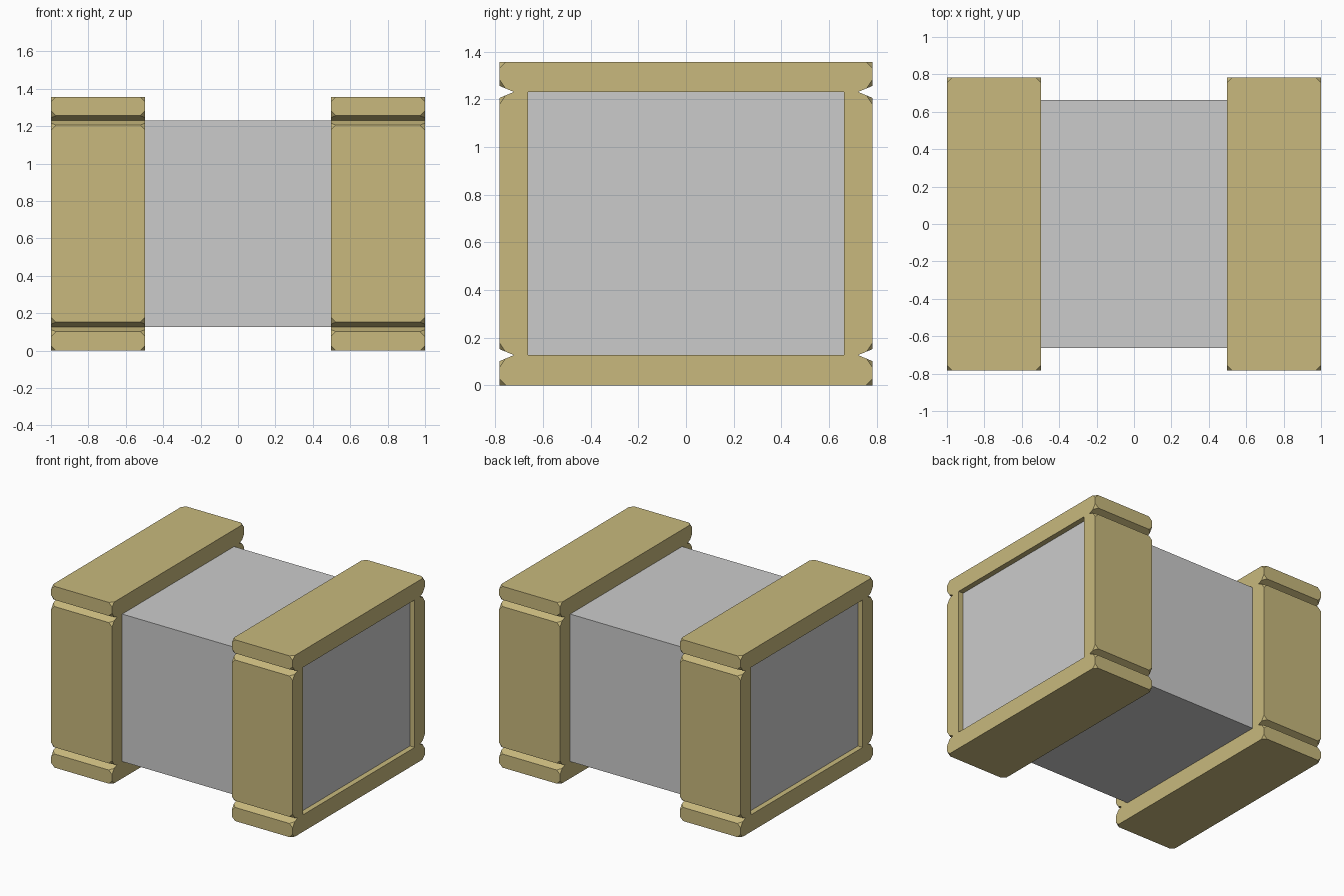
import bpy, bmesh

if "Cube" in bpy.data.objects:
    bpy.data.objects.remove(bpy.data.objects["Cube"])

HALF_Y, TOP = 0.782, 1.357           # outer size of each end frame
IN_Y, IN_LOW, IN_HIGH = 0.662, 0.127, 1.231   # size of the core block
X_IN, X_OUT = 0.496, 1.0


def finish(bm, name, material=None):
    bmesh.ops.recalc_face_normals(bm, faces=bm.faces)
    mesh = bpy.data.meshes.new(name)
    bm.to_mesh(mesh)
    bm.free()
    obj = bpy.data.objects.new(name, mesh)
    bpy.context.collection.objects.link(obj)
    if material:
        mesh.materials.append(material)
    return obj


def prism(points, x0, x1):
    """Extrude a closed (y, z) profile along x."""
    bm = bmesh.new()
    face = bm.faces.new([bm.verts.new((x0, y, z)) for y, z in points])
    ext = bmesh.ops.extrude_face_region(bm, geom=[face])["geom"]
    verts = [g for g in ext if isinstance(g, bmesh.types.BMVert)]
    bmesh.ops.translate(bm, verts=verts, vec=(x1 - x0, 0, 0))
    return bm


tan = bpy.data.materials.new("tan")
tan.diffuse_color = (0.58, 0.485, 0.205, 1)
tan.use_nodes = True
tan.node_tree.nodes["Principled BSDF"].inputs["Base Color"].default_value = tan.diffuse_color

window = [(-IN_Y, IN_LOW), (IN_Y, IN_LOW), (IN_Y, IN_HIGH), (-IN_Y, IN_HIGH)]

# Core block, slightly recessed in the end frames
finish(prism(window, -0.96, 0.96), "core_block")

# Frame outline: rectangle with V grooves where the boards meet
side = [(HALF_Y, 0)]
for z in (IN_LOW, IN_HIGH):
    side += [(HALF_Y, z - 0.025), (HALF_Y - 0.06, z), (HALF_Y, z + 0.025)]
side.append((HALF_Y, TOP))
outline = side + [(-y, z) for y, z in reversed(side)]
bm = prism(outline, X_IN, X_OUT)

# Clip the outer corner points of every board
tips = [v for v in bm.verts if abs(v.co.y) > HALF_Y - 0.001]
bmesh.ops.bevel(bm, geom=tips, offset=0.027, offset_type='OFFSET',
                segments=1, affect='VERTICES', clamp_overlap=True)
frame = finish(bm, "end_frames", tan)

# Window through the frame
cutter = finish(prism(window, X_IN - 0.2, X_OUT + 0.2), "window_cutter", tan)
cutter.hide_render = True
cutter.hide_set(True)
cut = frame.modifiers.new("window", 'BOOLEAN')
cut.operation = 'DIFFERENCE'
cut.solver = 'EXACT'
cut.object = cutter

# Matching frame on the other end
frame.modifiers.new("mirror", 'MIRROR').use_axis = (True, False, False)
